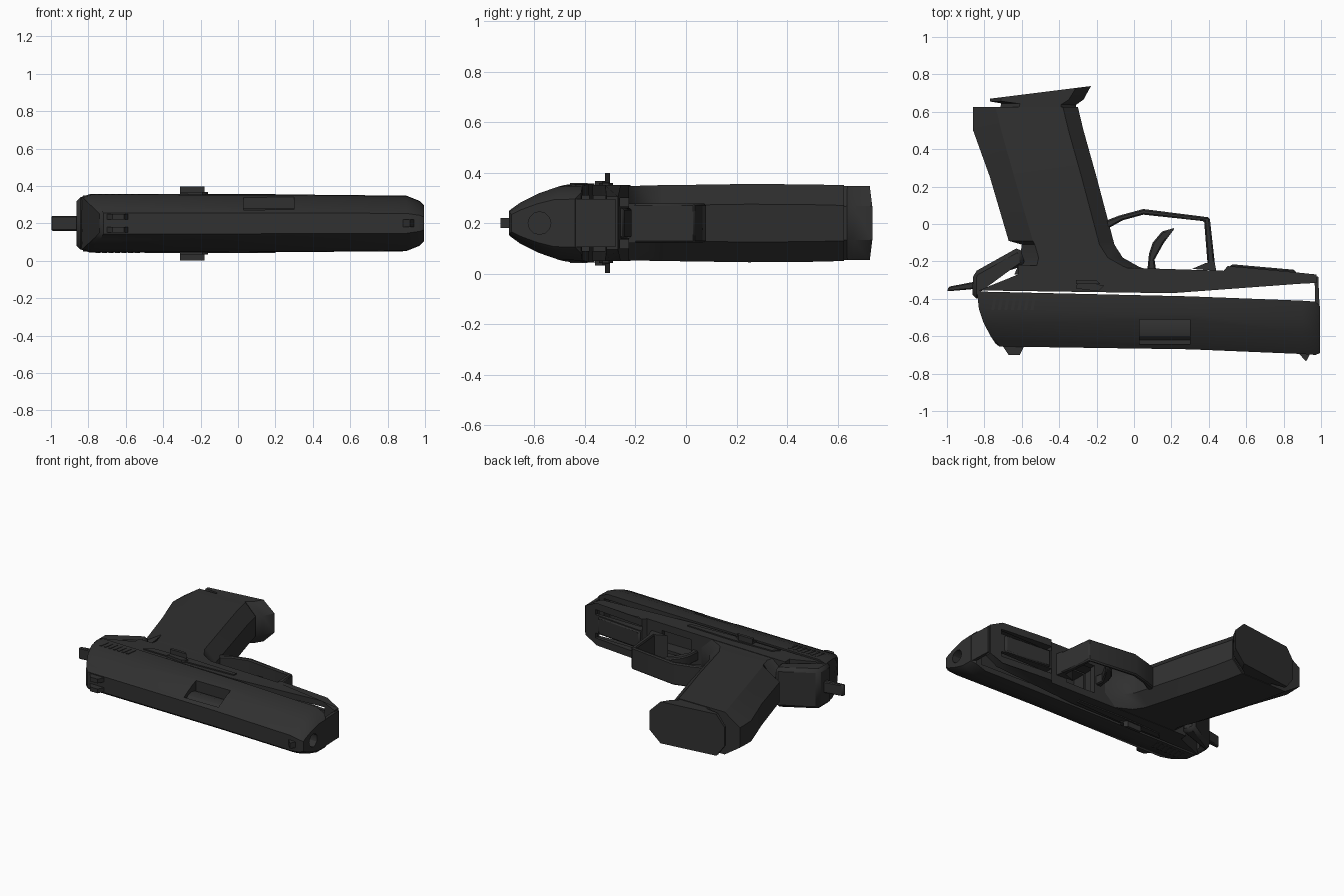
import bpy, bmesh, math

cube = bpy.data.objects.get("Cube")
if cube:
    bpy.data.objects.remove(cube, do_unlink=True)

MID = 0.2   # height of the symmetry plane

steel = bpy.data.materials.new("dark gunmetal")
steel.use_nodes = True
steel.diffuse_color = (0.03, 0.03, 0.03, 1)
steel.node_tree.nodes["Principled BSDF"].inputs["Base Color"].default_value = (0.03, 0.03, 0.03, 1)


def finish(name, bm, bevel=0):
    bmesh.ops.recalc_face_normals(bm, faces=bm.faces)
    mesh = bpy.data.meshes.new(name)
    bm.to_mesh(mesh)
    bm.free()
    mesh.materials.append(steel)
    ob = bpy.data.objects.new(name, mesh)
    bpy.context.collection.objects.link(ob)
    if bevel:
        mod = ob.modifiers.new("Bevel", "BEVEL")
        mod.width = bevel
        mod.segments = 1
        mod.limit_method = "ANGLE"
        mod.angle_limit = math.radians(50)
    return ob


def prism(name, outline, low, high, bevel=0):
    """Extrude a side outline between two heights."""
    bm = bmesh.new()
    face = bm.faces.new([bm.verts.new((x, y, low)) for x, y in outline])
    moved = bmesh.ops.extrude_face_region(bm, geom=[face])["geom"]
    bmesh.ops.translate(bm, vec=(0, 0, high - low),
                        verts=[v for v in moved if isinstance(v, bmesh.types.BMVert)])
    return finish(name, bm, bevel)


def slab(name, outline, half, bevel=0):
    return prism(name, outline, MID - half, MID + half, bevel)


def box(name, x0, x1, y0, y1, z0, z1):
    return prism(name, [(x0, y0), (x1, y0), (x1, y1), (x0, y1)], z0, z1)


def loft(name, rings):
    """Skin a row of closed rings and cap the ends."""
    bm = bmesh.new()
    rows = [[bm.verts.new(p) for p in ring] for ring in rings]
    n = len(rows[0])
    for a, b in zip(rows, rows[1:]):
        for i in range(n):
            j = (i + 1) % n
            bm.faces.new((a[i], a[j], b[j], b[i]))
    bm.faces.new(rows[0])
    bm.faces.new(rows[-1])
    return finish(name, bm)


def cut(target, cutter):
    cutter.hide_render = True
    mod = target.modifiers.new("Cut", "BOOLEAN")
    mod.operation = "DIFFERENCE"
    mod.object = cutter
    bpy.context.view_layer.objects.active = target
    bpy.ops.object.modifier_apply(modifier=mod.name)
    bpy.data.objects.remove(cutter, do_unlink=True)


def cylinder(name, x0, x1, y, radius, sides=12):
    bm = bmesh.new()
    bmesh.ops.create_cone(bm, cap_ends=True, segments=sides, radius1=radius,
                          radius2=radius, depth=x1 - x0)
    for v in bm.verts:
        v.co = ((x0 + x1) / 2 + v.co.z, y + v.co.x, MID + v.co.y)
    return finish(name, bm)


# Slide: faceted section, swept along the barrel axis
def slide_ring(x, lower, upper, half, rake=0):
    section = [(0, 1), (0.33, 0.98), (0.6, 0.8), (0.87, 0.54), (1, 0.36)]
    section += [(t, -w) for t, w in reversed(section)]
    return [(x + rake * t * t, lower + (upper - lower) * t, MID + half * w) for t, w in section]


slide = loft("slide", [
    slide_ring(-0.84, -0.362, -0.64, 0.14, 0.1),
    slide_ring(-0.79, -0.362, -0.655, 0.157, 0.07),
    slide_ring(0.3, -0.387, -0.67, 0.154),
    slide_ring(0.9, -0.41, -0.695, 0.148),
    slide_ring(0.97, -0.415, -0.7, 0.12),
    slide_ring(0.995, -0.44, -0.69, 0.095),
])
cut(slide, box("port_cutter", 0.03, 0.3, -0.645, -0.51, 0.25, 0.5))
cut(slide, cylinder("bore_cutter", 0.88, 1.1, -0.58, 0.045))
cut(slide, box("slide_channel_cutter", 0.1, 0.93, -0.48, -0.3, 0.09, 0.31))

# Grooves across both sides of the slide's rear
for side in (-1, 1):
    for i in range(7):
        x = -0.75 + i * 0.035
        z = MID + side * 0.154
        prism("slide_serration", [(x, -0.39), (x + 0.015, -0.39), (x + 0.002, -0.46),
                                  (x - 0.013, -0.46)], z - 0.004, z + 0.004)

# Barrel seen in the port, and the muzzle plate
cylinder("barrel", -0.1, 0.86, -0.56, 0.08)
slab("muzzle_plate", [(0.965, -0.28), (0.985, -0.28), (0.993, -0.46), (0.97, -0.46)], 0.095)

# Sights
slab("front_sight", [(0.87, -0.68), (0.95, -0.68), (0.92, -0.735)], 0.02)
for z in (0.15, 0.22):
    prism("rear_sight_post", [(-0.71, -0.64), (-0.58, -0.64), (-0.61, -0.70), (-0.67, -0.70)], z, z + 0.03)

# Frame with hollow, slotted dust cover and an open trigger slot
frame = slab("frame", [(-0.62, -0.27), (-0.83, -0.355), (0.2, -0.37), (0.88, -0.32), (0.975, -0.315),
                       (0.975, -0.27), (0.88, -0.26), (0.62, -0.235), (0.5, -0.225), (0.48, -0.25),
                       (0.0, -0.235), (-0.62, -0.22)], 0.15)
for v in frame.data.vertices:
    if v.co.x > 0.95:
        v.co.z = MID + (v.co.z - MID) * 0.7
cut(frame, box("dust_cover_cutter", 0.1, 0.9, -0.5, -0.28, 0.09, 0.31))
cut(frame, box("trigger_slot_cutter", 0.13, 0.36, -0.5, 0, 0.1, 0.3))
for z in (0.1, 0.265):
    cut(frame, box("rail_slot_cutter", 0.5, 0.89, -0.5, 0, z, z + 0.035))
slab("accessory_rail", [(0.5, -0.255), (0.87, -0.27), (0.86, -0.245), (0.52, -0.215)], 0.06, 0.008)

# Beavertail and hammer
slab("beavertail", [(-0.61, -0.12), (-0.86, -0.26), (-0.865, -0.4), (-0.82, -0.4),
                    (-0.82, -0.3), (-0.58, -0.22)], 0.14, 0.03)
slab("hammer", [(-0.8, -0.29), (-0.86, -0.31), (-0.99, -0.335), (-1.0, -0.36),
                (-0.88, -0.35), (-0.8, -0.34)], 0.04, 0.006)


# Grip: chamfered section swept from the frame to the butt
def grip_ring(y, back, front, half, skew=0, rear_cut=0.1, front_cut=0.08):
    pts = [(back, half - 0.08), (back + rear_cut, half), (front - front_cut, half), (front, half - 0.08)]
    pts += [(x, -z) for x, z in reversed(pts)]
    return [(x, y + skew * (x - back), MID + z) for x, z in pts]


loft("grip", [
    grip_ring(-0.27, -0.64, 0.12, 0.147),
    grip_ring(-0.225, -0.62, 0.02, 0.147),
    grip_ring(-0.18, -0.61, -0.06, 0.148),
    grip_ring(-0.11, -0.6, -0.105, 0.15, 0, 0.07),
    grip_ring(-0.09, -0.67, -0.11, 0.15, 0, 0.13),
    grip_ring(0.25, -0.77, -0.2, 0.155, 0, 0.13),
    grip_ring(0.5, -0.86, -0.27, 0.153, 0, 0.15),
    grip_ring(0.625, -0.86, -0.3, 0.15, 0, 0.12),
])

# Magazine floor plate
loft("magazine_base", [
    grip_ring(0.6, -0.72, -0.31, 0.145),
    grip_ring(0.645, -0.71, -0.31, 0.147, -0.02),
    grip_ring(0.655, -0.77, -0.27, 0.147, 0.02, 0.06),
    grip_ring(0.67, -0.77, -0.23, 0.147, 0.125, 0.06),
])

# Trigger guard: a bent strap
outer = [(-0.17, 0.01), (-0.08, 0.045), (0.05, 0.08), (0.405, 0.035), (0.435, -0.235)]
inner = [(0.395, -0.235), (0.375, 0.015), (0.05, 0.05), (-0.06, 0.02), (-0.15, -0.03)]
slab("trigger_guard", outer + inner, 0.078, 0.008)
slab("guard_root", [(0.31, -0.24), (0.44, -0.25), (0.43, -0.2), (0.38, -0.21)], 0.078)

# Trigger
slab("trigger", [(0.22, -0.02), (0.15, -0.04), (0.1, -0.1), (0.08, -0.16), (0.07, -0.26),
                 (0.12, -0.26), (0.11, -0.19), (0.16, -0.1)], 0.035, 0.008)

# Controls on both sides
for side in (-1, 1):
    def plate(name, outline, inner_off, outer_off):
        a, b = MID + side * inner_off, MID + side * outer_off
        return prism(name, outline, min(a, b), max(a, b))

    plate("slide_stop", [(-0.5, -0.34), (-0.15, -0.345), (0.2, -0.33), (0.2, -0.305),
                         (-0.15, -0.29), (-0.46, -0.3)], 0.13, 0.158)
    plate("safety_lever", [(-0.31, -0.345), (-0.19, -0.36), (-0.16, -0.33), (-0.3, -0.3)], 0.14, 0.167)
    plate("safety_tab", [(-0.31, -0.32), (-0.18, -0.32), (-0.2, -0.3), (-0.31, -0.3)], 0.16, 0.198)

# Crisp facets with soft rounded areas
for ob in bpy.context.scene.objects:
    ob.select_set(ob.type == "MESH")
    if ob.type == "MESH":
        bpy.context.view_layer.objects.active = ob
bpy.ops.object.shade_smooth_by_angle(angle=math.radians(30))
